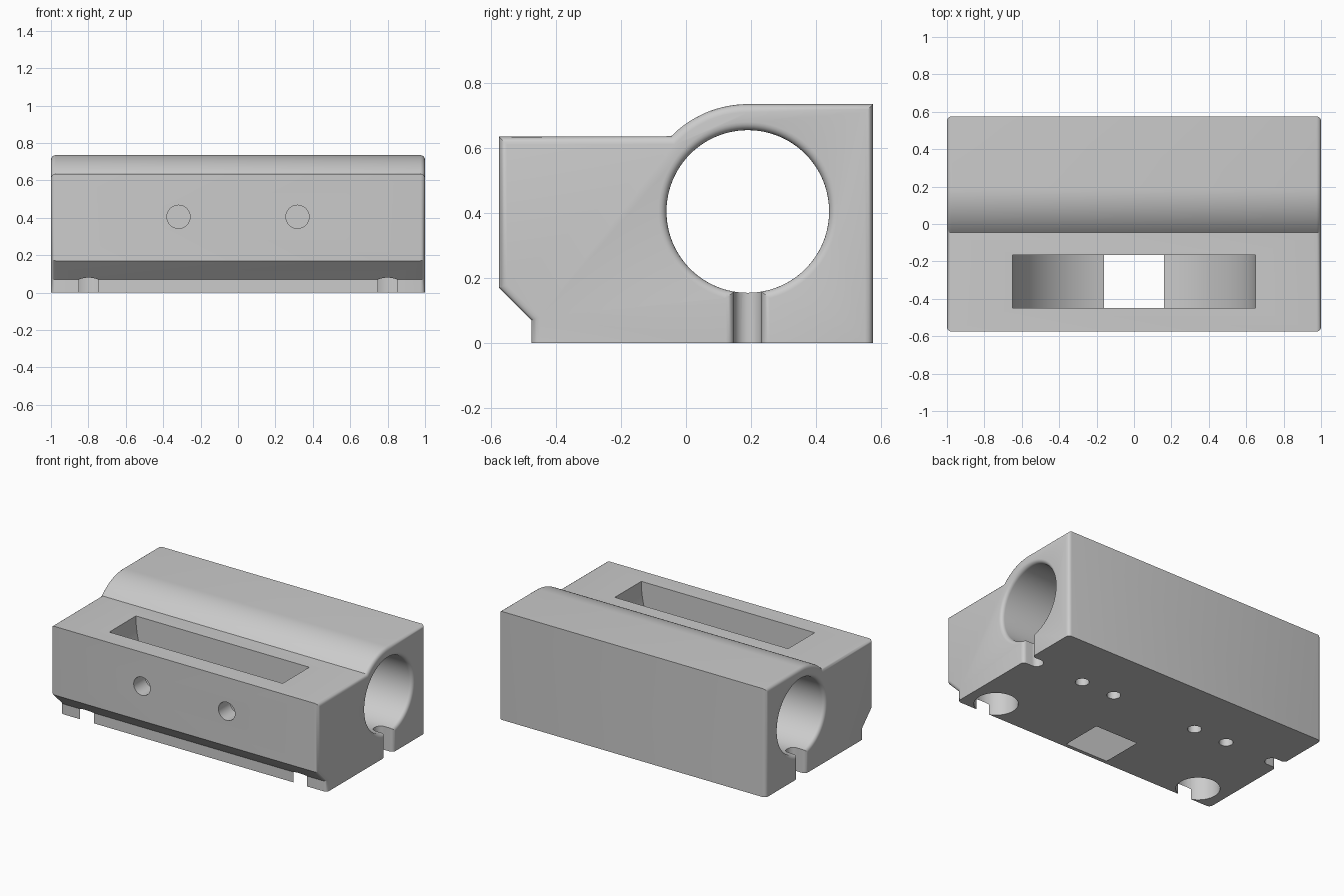
import bpy, bmesh, math
from mathutils import Matrix

old = bpy.data.objects.get("Cube")
if old:
    bpy.data.objects.remove(old, do_unlink=True)

grey = bpy.data.materials.new("light grey plastic")
grey.use_nodes = True
GREY = (0.6, 0.6, 0.6, 1)
grey.diffuse_color = GREY
grey.node_tree.nodes["Principled BSDF"].inputs["Base Color"].default_value = GREY

FILLET = 0.025
BORE_Y, BORE_Z, BORE_R = 0.19, 0.405, 0.25


def arc(cu, cv, r, start, end, steps):
    """Points on a circular arc, angles in degrees."""
    angles = [math.radians(start + (end - start) * i / steps) for i in range(steps + 1)]
    return [(cu + r * math.cos(a), cv + r * math.sin(a)) for a in angles]


def prism(profile, place, low, high):
    """Extrude a 2D profile; place(u, v, w) gives the 3D point."""
    bm = bmesh.new()
    ends = [[bm.verts.new(place(u, v, w)) for u, v in profile] for w in (low, high)]
    bm.faces.new(ends[0])
    bm.faces.new(ends[1])
    n = len(profile)
    for i in range(n):
        j = (i + 1) % n
        bm.faces.new((ends[0][i], ends[0][j], ends[1][j], ends[1][i]))
    bmesh.ops.recalc_face_normals(bm, faces=bm.faces)
    return bm


def lathe(stations, matrix, sides=64):
    """Closed solid of revolution around z from (radius, height) stations."""
    bm = bmesh.new()
    rings = [[bm.verts.new((x, y, h)) for x, y in arc(0, 0, r, 0, 360, sides)[:-1]]
             for r, h in stations]
    for a, b in zip(rings, rings[1:]):
        for i in range(sides):
            j = (i + 1) % sides
            bm.faces.new((a[i], a[j], b[j], b[i]))
    bm.faces.new(rings[0])
    bm.faces.new(rings[-1])
    bm.transform(matrix)
    bmesh.ops.recalc_face_normals(bm, faces=bm.faces)
    return bm


def make_object(name, bm):
    mesh = bpy.data.meshes.new(name)
    bm.to_mesh(mesh)
    bm.free()
    mesh.materials.append(grey)
    obj = bpy.data.objects.new(name, mesh)
    bpy.context.collection.objects.link(obj)
    return obj


# Block: side profile extruded along x, with rounded end edges
outline = [(-0.475, 0), (0.575, 0), (0.575, 0.735)]
outline += arc(BORE_Y, BORE_Z, 0.33, 90, 135.5, 16)
outline += [(-0.575, 0.635), (-0.575, 0.17), (-0.475, 0.07)]
bm = prism(outline, lambda u, v, w: (w, u, v), -1, 1)
end_edges = [e for e in bm.edges
             if abs(sum(v.co.x for v in e.verts)) > 1.99
             and max(v.co.z for v in e.verts) > 0.001]
bmesh.ops.bevel(bm, geom=end_edges, offset=FILLET, segments=4, profile=0.5,
                affect='EDGES', clamp_overlap=False)
body = make_object("slide_block", bm)

cutters = []

# Shaft bore with rounded mouths
mouth = [(BORE_R + FILLET * (1 - math.cos(t)), 1 - FILLET + FILLET * math.sin(t))
         for t in (math.radians(18 * i) for i in range(6))]
mouth.append((BORE_R + FILLET, 1.1))
stations = [(r, -h) for r, h in reversed(mouth)] + mouth
to_x = Matrix.Translation((0, BORE_Y, BORE_Z)) @ Matrix.Rotation(math.pi / 2, 4, 'Y')
cutters.append(make_object("bore_cutter", lathe(stations, to_x, 96)))

# Wheel pocket: half-round slot breaking through the floor
wheel = [(0.65, 0.8), (-0.65, 0.8)] + arc(0, 0.63, 0.65, 180, 360, 64)
cutters.append(make_object("wheel_pocket_cutter",
                           prism(wheel, lambda u, v, w: (u, w, v), -0.45, -0.165)))

# Open notches under each bore mouth, with rounded entry corners
half = 0.0425
for side in (-1, 1):
    notch = arc(0.932, 0, half, 90, 270, 16)
    notch += arc(1 - FILLET, -half - FILLET, FILLET, 90, 0, 5)
    notch += [(1.1, -half - FILLET), (1.1, half + FILLET)]
    notch += arc(1 - FILLET, half + FILLET, FILLET, 0, -90, 5)
    cutters.append(make_object("notch_cutter", prism(
        notch, lambda u, v, w, s=side: (s * u, BORE_Y + v, w), -0.1, 0.3)))

# Round holes: drain holes, bottom sockets and front screw holes on both sides
for side in (-1, 1):
    for x, y, r, top in ((0.32, BORE_Y, half, 0.3), (0.57, BORE_Y, half, 0.3),
                         (0.8, -0.35, 0.135, 0.35)):
        cutters.append(make_object("bottom_hole_cutter", lathe(
            [(r, -0.1), (r, top)], Matrix.Translation((side * x, y, 0)), 48)))
    to_y = Matrix.Translation((side * 0.318, 0, BORE_Z)) @ Matrix.Rotation(math.pi / 2, 4, 'X')
    cutters.append(make_object("screw_hole_cutter",
                               lathe([(0.062, 0.35), (0.062, 0.7)], to_y, 48)))

# Cut everything out of the block
for cutter in cutters:
    cutter.hide_render = True
    mod = body.modifiers.new(cutter.name, 'BOOLEAN')
    mod.operation = 'DIFFERENCE'
    mod.solver = 'EXACT'
    mod.object = cutter
bpy.ops.object.select_all(action='DESELECT')
body.select_set(True)
bpy.context.view_layer.objects.active = body
for mod in list(body.modifiers):
    bpy.ops.object.modifier_apply(modifier=mod.name)
for cutter in cutters:
    bpy.data.objects.remove(cutter, do_unlink=True)

bpy.ops.object.shade_smooth_by_angle(angle=math.radians(30))
